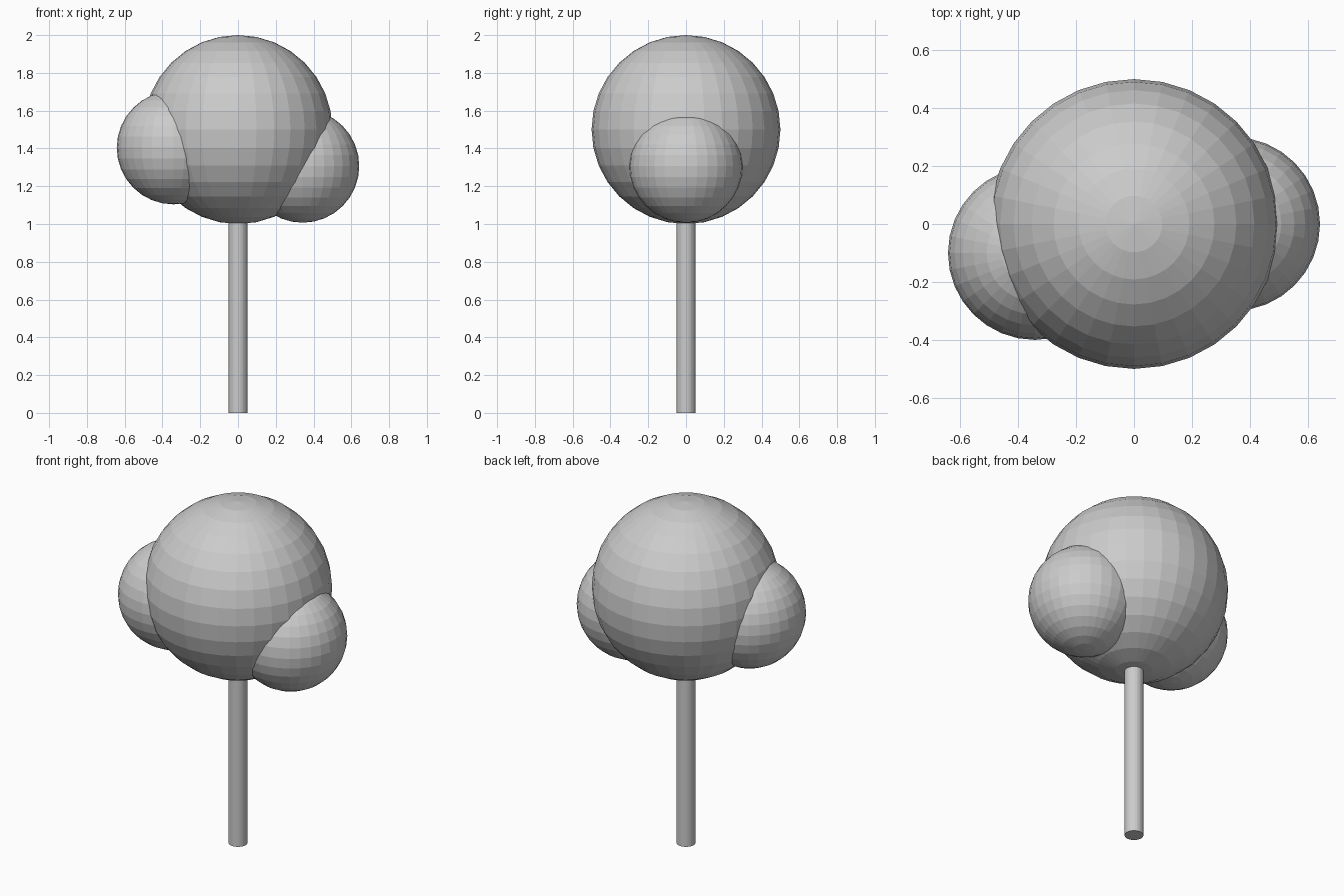
import bpy

if "Cube" in bpy.data.objects:
    bpy.data.objects.remove(bpy.data.objects["Cube"])


def foliage(name, radius, location):
    bpy.ops.mesh.primitive_uv_sphere_add(segments=32, ring_count=16,
                                         radius=radius, location=location)
    bpy.context.object.name = name


# Slim trunk, just entering the underside of the crown
TRUNK_HEIGHT = 1.01
bpy.ops.mesh.primitive_cylinder_add(vertices=32, radius=0.05, depth=TRUNK_HEIGHT,
                                    location=(0, 0, TRUNK_HEIGHT / 2))
bpy.context.object.name = "trunk"

# Main crown and two smaller side clumps, all flat shaded
foliage("crown", 0.5, (0, 0, 1.5))
foliage("right_clump", 0.3, (0.342, 0, 1.307))
foliage("left_clump", 0.3, (-0.342, -0.1, 1.404))
